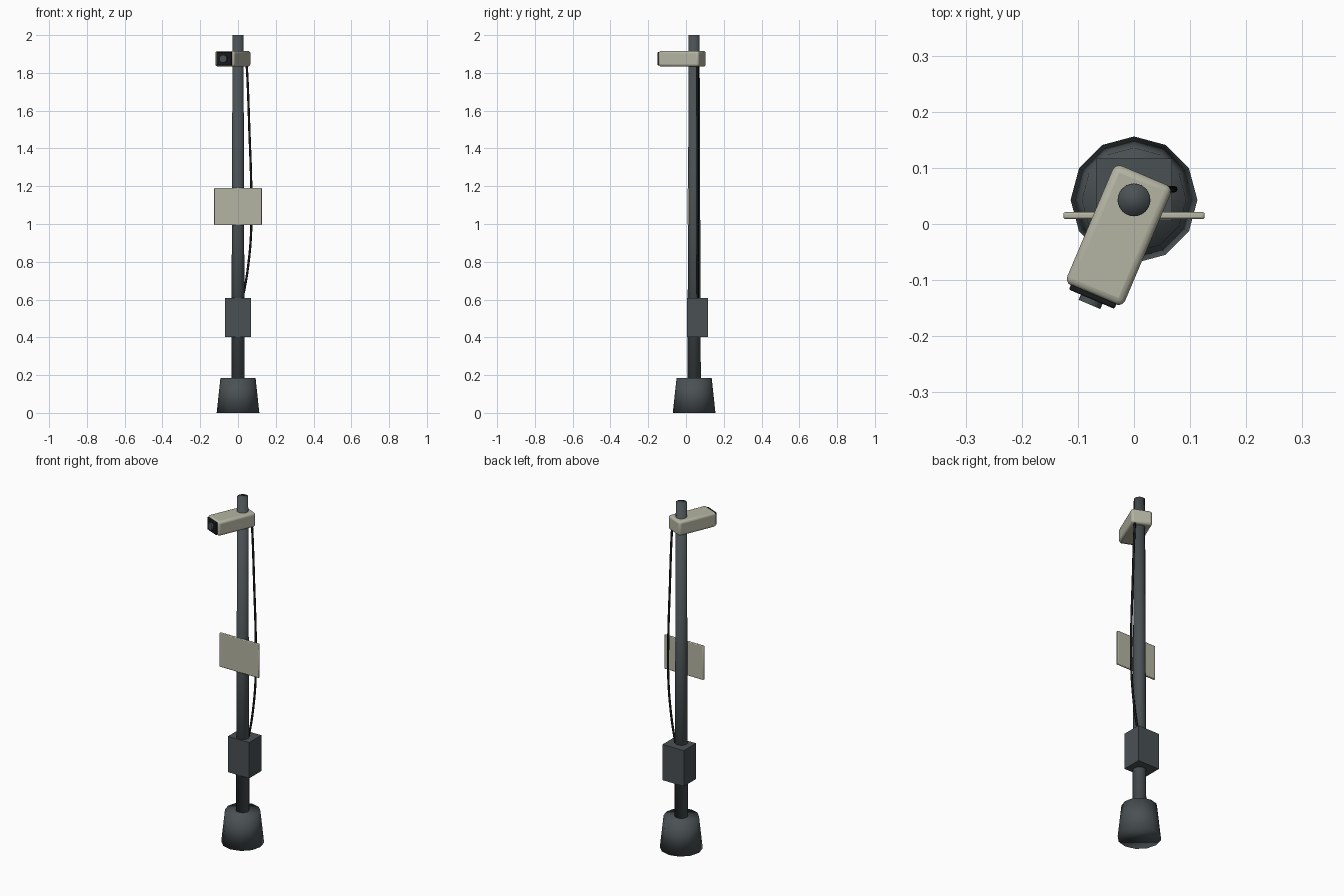
import bpy, math
from mathutils import Matrix, Vector

if "Cube" in bpy.data.objects:
    bpy.data.objects.remove(bpy.data.objects["Cube"])


def material(name, rgb):
    m = bpy.data.materials.new(name)
    m.diffuse_color = (*rgb, 1)
    m.use_nodes = True
    m.node_tree.nodes["Principled BSDF"].inputs["Base Color"].default_value = m.diffuse_color
    return m


SLATE = material("slate grey", (0.068, 0.082, 0.088))
CREAM = material("warm cream", (0.46, 0.46, 0.37))
BLACK = material("black", (0.009, 0.010, 0.011))

POLE_Y = 0.043


def finish(obj, name, mat):
    obj.name = name
    obj.data.materials.append(mat)
    return obj


def box(name, size, loc, mat, bevel=0, segments=3):
    bpy.ops.mesh.primitive_cube_add(size=1, location=loc)
    obj = finish(bpy.context.object, name, mat)
    obj.scale = size
    bpy.ops.object.transform_apply(location=False, rotation=False, scale=True)
    if bevel:
        mod = obj.modifiers.new("rounded edges", 'BEVEL')
        mod.width, mod.segments = bevel, segments
        bpy.ops.object.shade_smooth_by_angle()
    return obj


def cone(name, r1, r2, z1, z2, sides, mat, turn=0):
    bpy.ops.mesh.primitive_cone_add(vertices=sides, radius1=r1, radius2=r2,
                                    depth=z2 - z1, rotation=(0, 0, turn),
                                    location=(0, POLE_Y, (z1 + z2) / 2))
    obj = finish(bpy.context.object, name, mat)
    bpy.ops.object.shade_smooth()
    return obj


# Foot and tapered pole
cone("foot", 0.113, 0.093, 0, 0.185, 12, SLATE)
cone("pole", 0.036, 0.029, 0.01, 2.0, 24, SLATE)

# Equipment box and sign plate
box("equipment_box", (0.136, 0.112, 0.207), (0, 0.061, 0.504), SLATE)
box("sign_plate", (0.252, 0.0125, 0.197), (0, 0.015, 1.092), CREAM, 0.004, 2)

# Camera head: housing, bezel and lens, built facing -y then turned together
head = [box("camera_housing", (0.112, 0.232, 0.083), (0, 0, 0), CREAM, 0.013),
        box("camera_bezel", (0.088, 0.016, 0.070), (0, -0.116, 0), BLACK, 0.003, 2)]
bpy.ops.mesh.primitive_cylinder_add(vertices=20, radius=0.021, depth=0.02,
                                    location=(0, -0.124, 0),
                                    rotation=(math.pi / 2, 0, 0))
head.append(finish(bpy.context.object, "camera_lens", SLATE))
bpy.ops.object.shade_smooth_by_angle()
place = Matrix.Translation((-0.027, -0.020, 1.875)) @ Matrix.Rotation(math.radians(-23), 4, 'Z')
for part in head:
    bpy.context.view_layer.update()
    part.matrix_world = place @ part.matrix_world

# Slack cable from the camera head down to the equipment box
path = [(0.045, 1.86), (0.051, 1.75), (0.060, 1.5), (0.070, 1.2),
        (0.069, 0.95), (0.054, 0.78), (0.037, 0.67), (0.022, 0.60)]
curve = bpy.data.curves.new("cable", 'CURVE')
curve.dimensions = '3D'
curve.bevel_depth = 0.006
curve.bevel_resolution = 2
curve.resolution_u = 6
curve.use_fill_caps = True
spline = curve.splines.new('BEZIER')
spline.bezier_points.add(len(path) - 1)
for point, (x, z) in zip(spline.bezier_points, path):
    point.co = Vector((x, 0.062, z))
    point.handle_left_type = point.handle_right_type = 'AUTO'
cable = bpy.data.objects.new("cable", curve)
bpy.context.collection.objects.link(cable)
curve.materials.append(BLACK)
